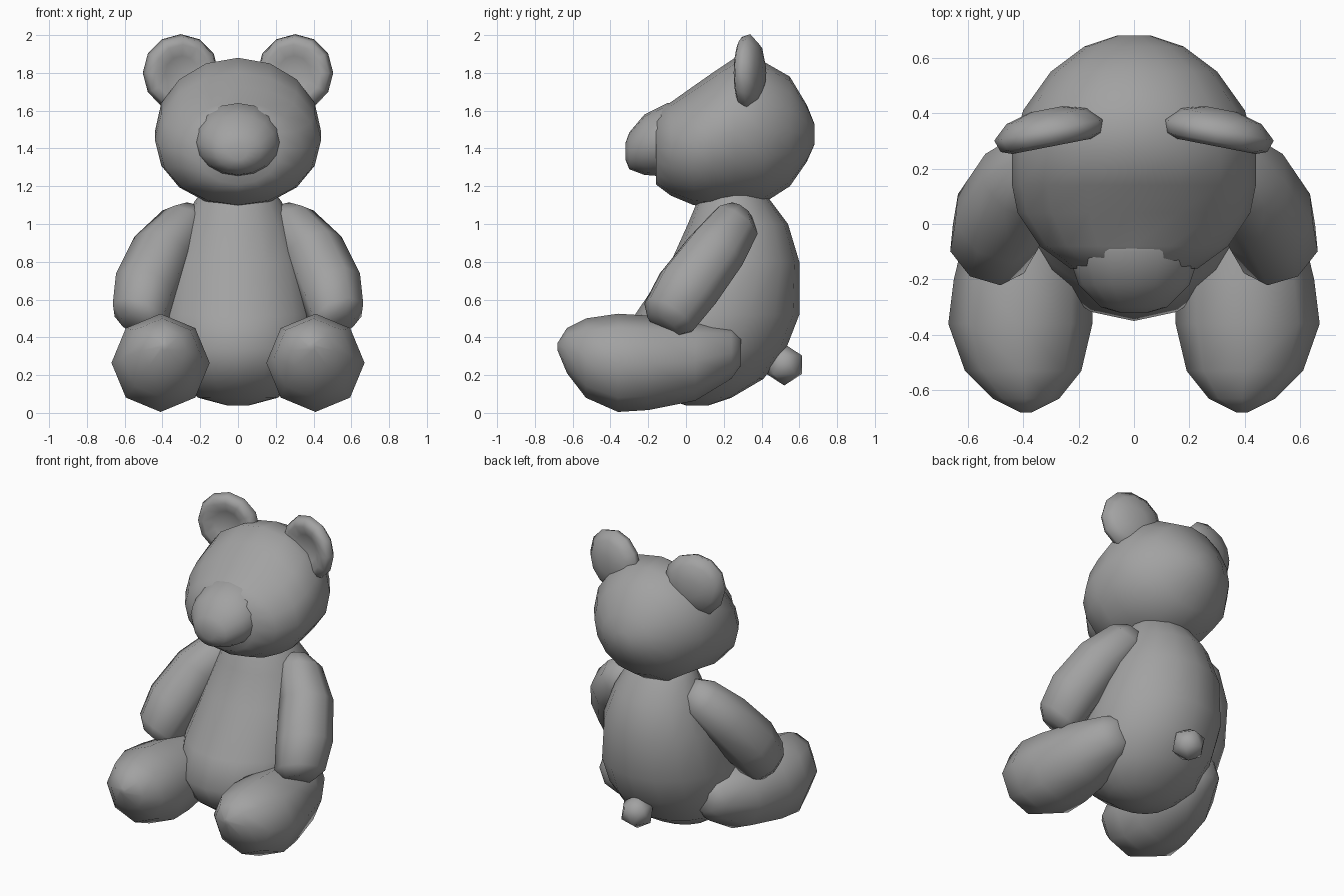
import bpy, bmesh
from math import sin, cos, pi, radians
from mathutils import Vector, Matrix

cube = bpy.data.objects.get("Cube")
if cube:
    bpy.data.objects.remove(cube)

GREY = (0.36, 0.36, 0.36, 1)
plush = bpy.data.materials.new("plush grey")
plush.use_nodes = True
plush.diffuse_color = GREY
plush.node_tree.nodes["Principled BSDF"].inputs["Base Color"].default_value = GREY

X, Y, Z = Vector((1, 0, 0)), Vector((0, 1, 0)), Vector((0, 0, 1))


def finish(name, bm, matrix=None):
    """Turn a bmesh into a smooth, coloured object."""
    if matrix:
        bm.transform(matrix)
    bmesh.ops.recalc_face_normals(bm, faces=bm.faces)
    for face in bm.faces:
        face.smooth = True
    mesh = bpy.data.meshes.new(name)
    bm.to_mesh(mesh)
    bm.free()
    mesh.materials.append(plush)
    obj = bpy.data.objects.new(name, mesh)
    bpy.context.collection.objects.link(obj)
    return obj


def loft(name, rings, u, v, sides, matrix=None):
    """Skin elliptical rings (centre, radius along u, radius along v)."""
    bm = bmesh.new()
    loops = []
    for centre, ru, rv in rings:
        angles = [2 * pi * i / sides for i in range(sides)]
        loops.append([bm.verts.new(Vector(centre) + u * ru * cos(a) + v * rv * sin(a))
                      for a in angles])
    for low, high in zip(loops, loops[1:]):
        for i in range(sides):
            j = (i + 1) % sides
            bm.faces.new((low[i], low[j], high[j], high[i]))
    caps = [bm.faces.new(loops[0]), bm.faces.new(loops[-1])]
    bmesh.ops.poke(bm, faces=caps)
    return finish(name, bm, matrix)


# Body: height, half width, front y, back y
BODY = [(0.04, 0.06, 0.0, 0.12), (0.08, 0.21, -0.12, 0.24), (0.18, 0.34, -0.26, 0.41),
        (0.34, 0.41, -0.35, 0.53), (0.52, 0.42, -0.27, 0.60), (0.80, 0.37, -0.08, 0.60),
        (1.0, 0.29, 0.01, 0.54), (1.12, 0.23, 0.06, 0.45), (1.22, 0.15, 0.12, 0.38)]
loft("body", [((0, (f + b) / 2, z), w, (b - f) / 2) for z, w, f, b in BODY], X, Y, 16)

# Head and snout: y, half width, bottom z, top z
HEAD = [(0.68, 0.06, 1.42, 1.53), (0.64, 0.18, 1.33, 1.63), (0.55, 0.30, 1.20, 1.78),
        (0.41, 0.40, 1.11, 1.86), (0.26, 0.44, 1.10, 1.88), (0.14, 0.44, 1.09, 1.80),
        (0.04, 0.42, 1.10, 1.73), (-0.08, 0.34, 1.15, 1.645), (-0.16, 0.23, 1.21, 1.60)]
SNOUT = [(0.0, 0.22, 1.27, 1.64), (-0.10, 0.24, 1.25, 1.64), (-0.22, 0.20, 1.26, 1.58),
         (-0.30, 0.12, 1.29, 1.485), (-0.32, 0.05, 1.34, 1.43)]
for name, rows in (("head", HEAD), ("snout", SNOUT)):
    loft(name, [((0, y, (lo + hi) / 2), w, (hi - lo) / 2) for y, w, lo, hi in rows], X, Z, 16)

# Limbs as centre and radius on the left side; the ear has a dished front
LEG = [((0.33, 0.29, 0.33), 0.08), ((0.34, 0.24, 0.32), 0.14), ((0.38, 0.05, 0.275), 0.21),
       ((0.40, -0.20, 0.265), 0.25), ((0.41, -0.36, 0.265), 0.26),
       ((0.40, -0.53, 0.29), 0.21), ((0.39, -0.63, 0.33), 0.12), ((0.39, -0.68, 0.35), 0.02)]
ARM = [((0.24, 0.29, 1.07), 0.07), ((0.28, 0.265, 1.01), 0.135), ((0.40, 0.16, 0.86), 0.165),
       ((0.49, 0.01, 0.66), 0.175), ((0.525, -0.09, 0.51), 0.155), ((0.53, -0.12, 0.46), 0.10)]
EAR = [(0.075, 0.06), (0.05, 0.15), (0.0, 0.205), (-0.045, 0.19), (-0.06, 0.15),
       (-0.035, 0.09), (-0.025, 0.03)]

arm_axis = Vector((0.27, -0.40, -0.58)).normalized()
arm_u = arm_axis.cross(Z).normalized()
arm_v = arm_axis.cross(arm_u)
ear_place = Matrix.Translation((0.303, 0.34, 1.8)) @ Matrix.Rotation(radians(-11), 4, "Z")

for side, sign in (("left", 1), ("right", -1)):
    mirror = Matrix.Diagonal((sign, 1, 1, 1))
    loft(side + "_leg", [(c, r, r) for c, r in LEG], X, Z, 8, mirror)
    loft(side + "_arm", [(c, r, r) for c, r in ARM], arm_u, arm_v, 8, mirror)
    loft(side + "_ear", [((0, y, 0), r, r) for y, r in EAR], X, Z, 12, mirror @ ear_place)

# Tail
bm = bmesh.new()
bmesh.ops.create_icosphere(bm, subdivisions=1, radius=0.11)
finish("tail", bm, Matrix.Translation((0, 0.52, 0.255)))
